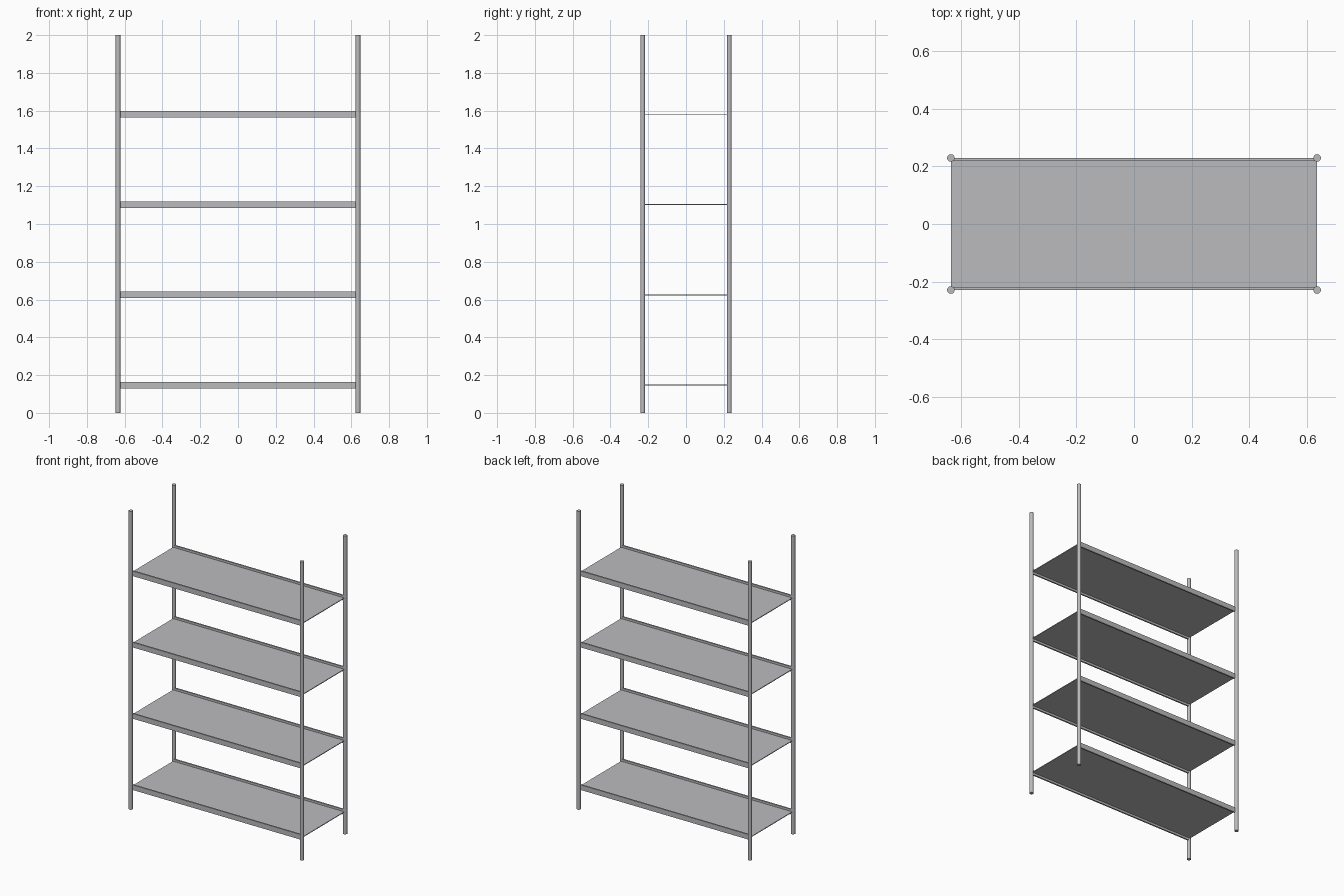
import bpy

cube = bpy.data.objects.get("Cube")
if cube:
    bpy.data.objects.remove(cube, do_unlink=True)

# Single painted-steel colour
steel = bpy.data.materials.new("light grey steel")
steel.use_nodes = True
colour = (0.5, 0.5, 0.52, 1)
steel.diffuse_color = colour
steel.node_tree.nodes["Principled BSDF"].inputs["Base Color"].default_value = colour

HEIGHT = 2.0
POST_X, POST_Y, POST_R = 0.635, 0.229, 0.013
SHELF_HEIGHTS = [0.147 + 0.478 * i for i in range(4)]
RAIL_HEIGHT, RAIL_DEPTH, RAIL_Y = 0.034, 0.01, 0.223


def finish(name):
    obj = bpy.context.object
    obj.name = name
    obj.data.materials.append(steel)
    return obj


def box(name, location, size):
    bpy.ops.mesh.primitive_cube_add(size=1, location=location)
    obj = finish(name)
    obj.scale = size
    bpy.ops.object.transform_apply(location=False, rotation=False, scale=True)


# Four round corner posts
for depth, sy in (("front", -1), ("back", 1)):
    for side, sx in (("right", -1), ("left", 1)):
        bpy.ops.mesh.primitive_cylinder_add(
            vertices=24, radius=POST_R, depth=HEIGHT,
            location=(sx * POST_X, sy * POST_Y, HEIGHT / 2))
        finish(f"{depth}_{side}_post")
        bpy.ops.object.shade_smooth_by_angle()

# Thin shelf plates with a flat rail along the front and back
for n, z in enumerate(SHELF_HEIGHTS, 1):
    box(f"shelf_{n}", (0, 0, z), (2 * POST_X, 2 * RAIL_Y, 0.005))
    for depth, sy in (("front", -1), ("back", 1)):
        box(f"shelf_{n}_{depth}_rail", (0, sy * RAIL_Y, z),
            (2 * POST_X, RAIL_DEPTH, RAIL_HEIGHT))
